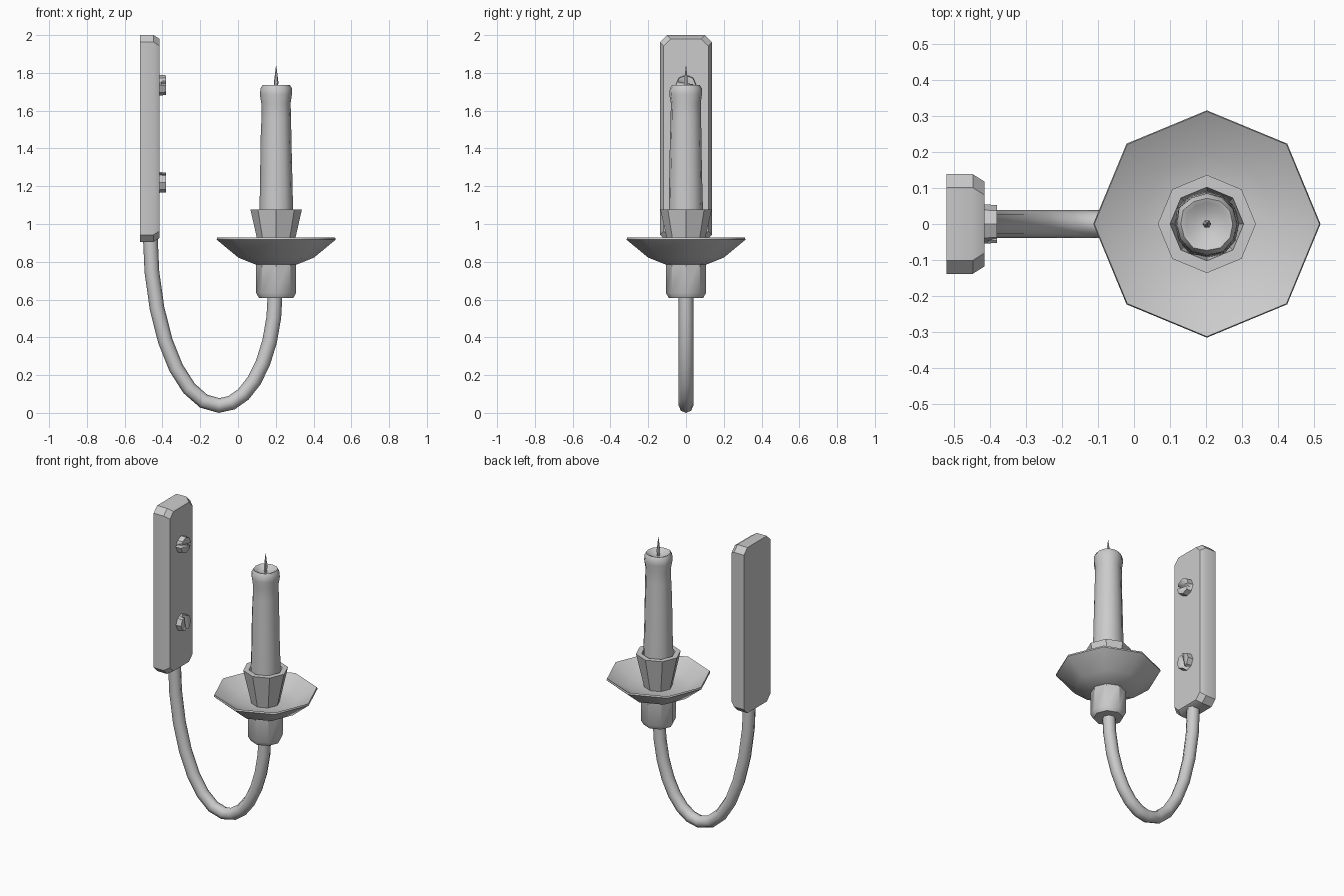
import bpy, bmesh, math, random
from mathutils import Matrix, Vector

if "Cube" in bpy.data.objects:
    bpy.data.objects.remove(bpy.data.objects["Cube"])

random.seed(4)
CX = 0.202  # axis of the candle side


def finish(name, bm, angle=40):
    bmesh.ops.remove_doubles(bm, verts=bm.verts, dist=1e-5)
    bmesh.ops.recalc_face_normals(bm, faces=bm.faces)
    me = bpy.data.meshes.new(name)
    bm.to_mesh(me)
    bm.free()
    ob = bpy.data.objects.new(name, me)
    bpy.context.collection.objects.link(ob)
    smooth(ob, angle)
    return ob


def smooth(ob, angle=40):
    bpy.ops.object.select_all(action='DESELECT')
    ob.select_set(True)
    bpy.context.view_layer.objects.active = ob
    bpy.ops.object.shade_smooth_by_angle(angle=math.radians(angle))


def loft(name, rings, angle=40):
    """Skin a list of equal-length point rings and cap both ends."""
    bm = bmesh.new()
    vs = [[bm.verts.new(p) for p in r] for r in rings]
    n = len(vs[0])
    for a, b in zip(vs, vs[1:]):
        for i in range(n):
            j = (i + 1) % n
            bm.faces.new((a[i], a[j], b[j], b[i]))
    bm.faces.new(vs[0])
    bm.faces.new(vs[-1])
    return finish(name, bm, angle)


def lathe(name, profile, sides=8, jitter=0.0, angle=40):
    """Turn an (r, z) profile about the candle axis."""
    wob = [random.uniform(-jitter, jitter) for _ in range(sides)]
    rings = []
    for r, z in profile:
        ring = []
        for i in range(sides):
            a = 2 * math.pi * i / sides
            k = r * (1 + wob[i] + random.uniform(-jitter, jitter) / 2)
            ring.append((CX + k * math.cos(a), k * math.sin(a), z))
        rings.append(ring)
    return loft(name, rings, angle)


# Wall plate: chamfered outline, bevelled front edge
def plate_ring(x, inset):
    y, h, c = 0.138 - inset, 0.547 - inset, 0.037
    pts = [(y, h - c), (y - c, h), (c - y, h), (-y, h - c),
           (-y, c - h), (c - y, -h), (y - c, -h), (y, c - h)]
    return [(x, p, q + 1.453) for p, q in pts]


loft("wall_plate", [plate_ring(-0.52, 0), plate_ring(-0.447, 0),
                    plate_ring(-0.415, 0.02)], 35)

# Slotted screws
for i, (z, turn) in enumerate([(1.735, 80), (1.22, 12)]):
    bm = bmesh.new()
    bmesh.ops.create_cone(bm, cap_ends=True, segments=8, radius1=0.056,
                          radius2=0.052, depth=0.05,
                          matrix=Matrix.Translation((-0.405, 0, z))
                          @ Matrix.Rotation(math.pi / 2, 4, 'Y'))
    screw = finish(f"screw_{i + 1}", bm)
    bm = bmesh.new()
    bmesh.ops.create_cube(bm, size=1, matrix=Matrix.Translation((-0.385, 0, z))
                          @ Matrix.Rotation(math.radians(turn), 4, 'X')
                          @ Matrix.Diagonal((0.04, 0.017, 0.2, 1)))
    cutter = finish(f"slot_cutter_{i + 1}", bm)
    cutter.hide_render = True
    mod = screw.modifiers.new("slot", 'BOOLEAN')
    mod.operation, mod.object, mod.solver = 'DIFFERENCE', cutter, 'EXACT'
    bpy.context.view_layer.objects.active = screw
    bpy.ops.object.select_all(action='DESELECT')
    screw.select_set(True)
    bpy.ops.object.modifier_apply(modifier=mod.name)
    bpy.data.objects.remove(cutter)

# Curved arm: two quarter ellipses meeting at the lowest point
path = []
for i in range(15):
    t = math.pi + math.pi * i / 14
    rx, top = (0.365, 0.95) if i < 7 else (0.297, 0.64)
    path.append(Vector((-0.1 + rx * math.cos(t), 0,
                        top + (top - 0.039) * math.sin(t))))
rings = []
for i, p in enumerate(path):
    d = (path[min(i + 1, 14)] - path[max(i - 1, 0)]).normalized()
    side = Vector((d.z, 0, -d.x))
    rings.append([p + 0.039 * (math.cos(a) * side + math.sin(a) * Vector((0, 1, 0)))
                  for a in [k * math.pi / 4 for k in range(8)]])
loft("arm", rings, 50)

# Socket under the dish
lathe("socket", [(0.09, 0.607), (0.106, 0.635), (0.106, 0.82)])

# Octagonal drip dish
lathe("drip_dish", [(0.1, 0.782), (0.2, 0.822), (0.315, 0.917), (0.312, 0.928),
                    (0.195, 0.862), (0.08, 0.855)], angle=45)

# Flared candle cup, open at the top
lathe("candle_cup", [(0.085, 0.85), (0.136, 1.076), (0.102, 1.076), (0.08, 0.95)])

# Candle with a slightly uneven, melted top
lathe("candle", [(0.092, 0.96), (0.091, 1.1), (0.088, 1.25), (0.085, 1.42),
                 (0.081, 1.56), (0.08, 1.64), (0.087, 1.685), (0.086, 1.717),
                 (0.074, 1.737), (0.06, 1.732), (0.04, 1.715)],
      sides=12, jitter=0.035, angle=60)

# Wick
lathe("wick", [(0.007, 1.70), (0.012, 1.75), (0.007, 1.79), (0.001, 1.837)], sides=6)
